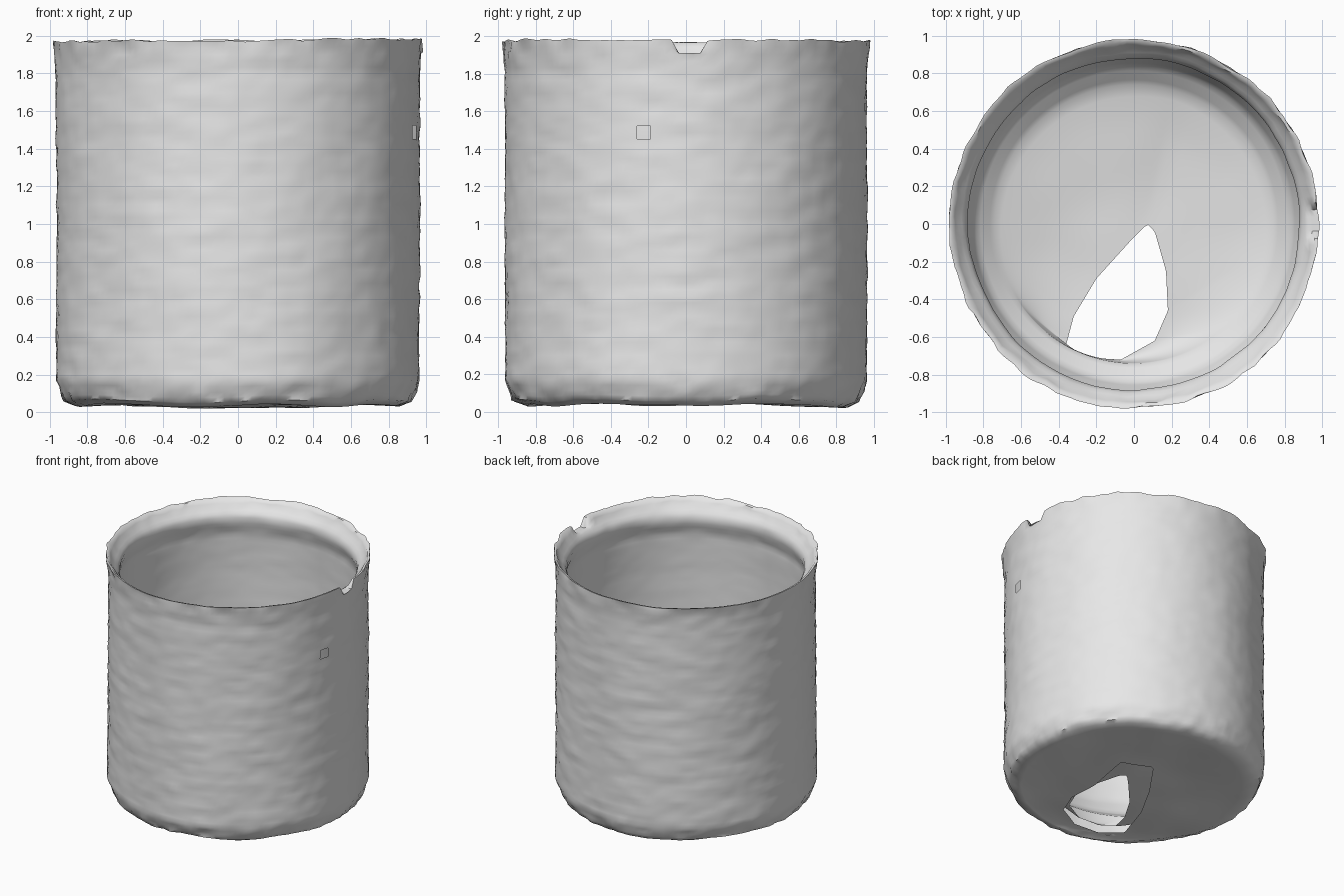
import bpy, bmesh, math
from mathutils import Vector, noise
from mathutils.geometry import intersect_line_line_2d

cube = bpy.data.objects.get("Cube")
if cube:
    bpy.data.objects.remove(cube, do_unlink=True)

SEGMENTS = 160
STEP = 0.035

# Plain grey clay
clay = bpy.data.materials.new("grey clay")
clay.use_nodes = True
clay.diffuse_color = (0.8, 0.8, 0.8, 1)
clay.node_tree.nodes["Principled BSDF"].inputs["Base Color"].default_value = (0.8, 0.8, 0.8, 1)

# Broken holes: one in the outer base, a smaller one in the inner floor
HOLE_CENTRE = Vector((-0.06, -0.42))
BASE_HOLE = [(0.28, 0.18), (0.03, 0.26), (-0.18, -0.04), (-0.32, -0.3), (-0.43, -0.62),
             (-0.27, -0.74), (-0.06, -0.76), (0.14, -0.65), (0.22, -0.46), (0.21, -0.2)]
FLOOR_HOLE = [(0.07, 0), (-0.01, -0.08), (-0.2, -0.29), (-0.32, -0.49), (-0.36, -0.64),
              (-0.25, -0.71), (-0.07, -0.72), (0.11, -0.62), (0.18, -0.46), (0.17, -0.25), (0.11, -0.04)]

# Wall profile (radius, height): up the outside, over the lip, down the inside
OUTER = [(0.86, 0.035), (0.92, 0.06), (0.945, 0.11), (0.966, 0.17), (0.966, 0.3),
         (0.964, 1.0), (0.964, 1.8), (0.972, 1.9), (0.98, 1.975)]
INNER = [(0.962, 1.97), (0.93, 1.92), (0.895, 1.88), (0.88, 1.85), (0.886, 1.8), (0.915, 1.7),
         (0.925, 1.4), (0.925, 0.6), (0.9, 0.4), (0.84, 0.26), (0.74, 0.18)]


def hole_edge(polygon, angle):
    """Point where a ray from the hole centre meets the polygon."""
    far = HOLE_CENTRE + 3 * Vector((math.cos(angle), math.sin(angle)))
    for i, p in enumerate(polygon):
        hit = intersect_line_line_2d(HOLE_CENTRE, far, Vector(polygon[i - 1]), Vector(p))
        if hit:
            return hit
    return HOLE_CENTRE


def resample(profile):
    """Split long profile spans into short even ones."""
    points = []
    for a, b in zip(profile, profile[1:]):
        a, b = Vector(a), Vector(b)
        count = max(1, round((b - a).length / STEP))
        points += [a.lerp(b, i / count) for i in range(count)]
    return points + [Vector(profile[-1])]


def circle_row(radius, z):
    turns = [math.tau * j / SEGMENTS for j in range(SEGMENTS)]
    return [Vector((radius * math.cos(a), radius * math.sin(a), z)) for a in turns]


def floor_rows(polygon, radius, z_edge, z_hole, count):
    """Rows that blend a circle into a broken hole."""
    ring = circle_row(radius, z_edge)
    rows = []
    for k in range(1, count + 1):
        t = k / count
        row = []
        for j, p in enumerate(ring):
            h = hole_edge(polygon, math.tau * j / SEGMENTS)
            z = z_hole + (z_edge - z_hole) * (1 - t) ** 2
            row.append(p.lerp(Vector((h.x, h.y, z)), t).xy.to_3d() + Vector((0, 0, z)))
        rows.append(row)
    return rows


def roughen(p, inside):
    """Hand-worked surface: streaky dents, an uneven base and a ragged rim."""
    p = p.copy()
    flat = Vector((p.x, p.y, 0))
    out = flat.normalized()
    streak = noise.noise(Vector((p.x * 4, p.y * 4, p.z * 14)))
    fine = noise.noise(Vector((p.x * 12, p.y * 12, p.z * 20)))
    slow = noise.noise(Vector((p.x * 2, p.y * 2, p.z * 1.5 + 7)))
    strength = 0.3 if inside and p.z < 1.7 else 1
    if p.z > 0.05 and flat.length > 0.8:
        p += out * strength * (0.006 * streak + 0.004 * fine + 0.008 * slow)
    if p.z < 0.2:
        fade = 1 - p.z / 0.2
        p.z += fade * (0.03 * slow + 0.008 * streak)
        if flat.length > 0.8:
            p += out * 0.02 * fade * fine
    if p.z > 1.85:
        fade = (p.z - 1.85) / 0.13
        p.z += fade * (0.008 * p.x + 0.012 * fine + 0.008 * streak)
        p += out * fade * 0.012 * fine
        if p.x > 0 and abs(p.y - 0.01) < 0.085:      # chip in the rim
            p.z = min(p.z, 1.91)
    p.z = max(p.z, 0.0)
    return p


# Assemble rows from the base hole round to the floor hole
base = floor_rows(BASE_HOLE, OUTER[0][0], OUTER[0][1], 0.05, 14)[::-1]
outside = [circle_row(*p) for p in resample(OUTER)]
inside = [circle_row(*p) for p in resample(INNER)]
floor = floor_rows(FLOOR_HOLE, INNER[-1][0], INNER[-1][1], 0.09, 14)

bm = bmesh.new()
grid = [[bm.verts.new(roughen(p, False)) for p in row] for row in base + outside]
grid += [[bm.verts.new(roughen(p, True)) for p in row] for row in inside + floor]
for low, high in zip(grid, grid[1:]):
    for j in range(SEGMENTS):
        k = (j + 1) % SEGMENTS
        bm.faces.new((low[j], low[k], high[k], high[j]))

# Pinhole through the side wall
pin = Vector((0.93, -0.22, 1.48))
broken = [f for f in bm.faces if (f.calc_center_median() - pin).length < 0.035]
bmesh.ops.delete(bm, geom=broken, context="FACES")

mesh = bpy.data.meshes.new("cup")
bm.to_mesh(mesh)
bm.free()
mesh.materials.append(clay)
cup = bpy.data.objects.new("cup", mesh)
bpy.context.collection.objects.link(cup)
bpy.context.view_layer.objects.active = cup
cup.select_set(True)
bpy.ops.object.shade_smooth_by_angle(angle=math.radians(50))
